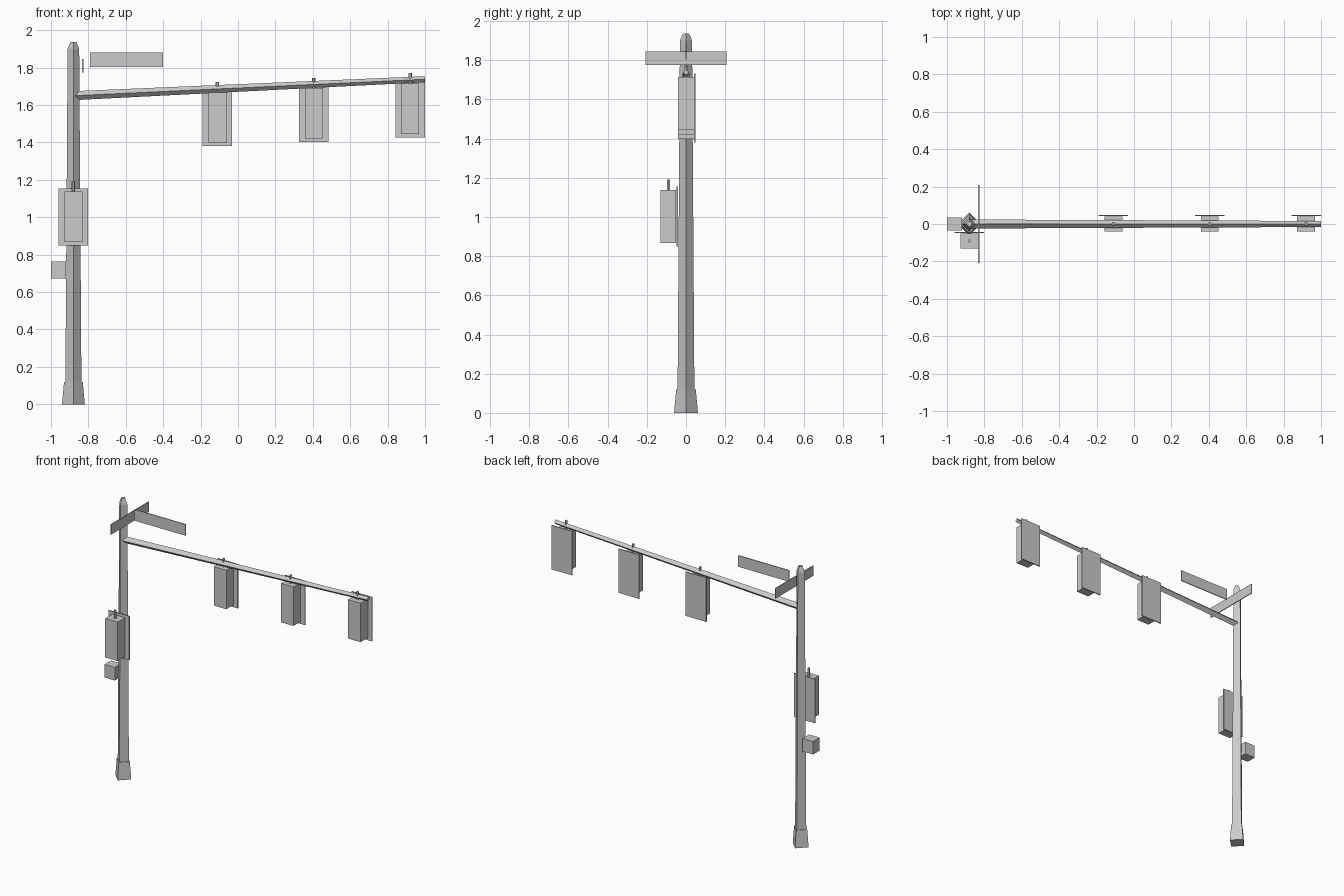
import bpy, bmesh
from math import pi, cos, sin
from mathutils import Vector

if "Cube" in bpy.data.objects:
    bpy.data.objects.remove(bpy.data.objects["Cube"])

grey = bpy.data.materials.new("plain_grey")
grey.use_nodes = True
colour = (0.6, 0.6, 0.6, 1)
grey.diffuse_color = colour
grey.node_tree.nodes["Principled BSDF"].inputs["Base Color"].default_value = colour


def finish(name, bm):
    bmesh.ops.recalc_face_normals(bm, faces=bm.faces)
    mesh = bpy.data.meshes.new(name)
    bm.to_mesh(mesh)
    bm.free()
    mesh.materials.append(grey)
    obj = bpy.data.objects.new(name, mesh)
    bpy.context.collection.objects.link(obj)
    return obj


def box(name, centre, size):
    bm = bmesh.new()
    bmesh.ops.create_cube(bm, size=1)
    for v in bm.verts:
        v.co = Vector(centre) + v.co * Vector(size)
    return finish(name, bm)


def loft(name, stations, side, up, sides=4):
    """Skin polygon rings of given radius, with corners on the side and up axes."""
    bm = bmesh.new()
    rings = []
    for centre, r in stations:
        rings.append([bm.verts.new(Vector(centre)
                      + side * r * cos(2 * pi * i / sides)
                      + up * r * sin(2 * pi * i / sides)) for i in range(sides)])
    for a, b in zip(rings, rings[1:]):
        for i in range(sides):
            j = (i + 1) % sides
            bm.faces.new((a[i], a[j], b[j], b[i]))
    bm.faces.new(rings[0])
    bm.faces.new(rings[-1])
    return finish(name, bm)


X, Y, Z = Vector((1, 0, 0)), Vector((0, 1, 0)), Vector((0, 0, 1))
POLE_X = -0.88


def upright(name, x, y, profile, sides=4):
    return loft(name, [((x, y, z), r) for r, z in profile], X, Y, sides)


def signal(name, x, y, z):
    """Signal head centred on x, y, z with a rear plate and a hanger pipe."""
    box(name + "_housing", (x, y, z), (0.096, 0.08, 0.27))
    box(name + "_backplate", (x, y + 0.045, z), (0.158, 0.007, 0.305))
    upright(name + "_hanger", x, y, [(0.009, z + 0.13), (0.009, z + 0.19)], 6)


# Pole with foot and tapered cap, square section turned corner-forward
upright("pole_base", POLE_X, 0, [(0.061, 0), (0.05, 0.12)])
upright("pole", POLE_X, 0, [(0.043, 0.1), (0.031, 1.9), (0.016, 1.936)])

# Rising, tapering mast arm
loft("mast_arm", [((POLE_X, 0, 1.65), 0.024), ((1.0, 0, 1.738), 0.016)], Y, Z)

# Hanging signals and the pole-mounted signal
for i, (x, z) in enumerate([(-0.11, 1.533), (0.405, 1.555), (0.92, 1.58)]):
    signal(f"arm_signal_{i + 1}", x, 0, z)
signal("pole_signal", POLE_X, -0.09, 1.002)

# Control box and street sign blades
box("control_box", (-0.96, 0, 0.718), (0.08, 0.072, 0.09))
box("sign_along_arm", (-0.597, 0, 1.842), (0.39, 0.006, 0.078))
box("sign_across_arm", (-0.83, 0, 1.81), (0.006, 0.415, 0.07))
